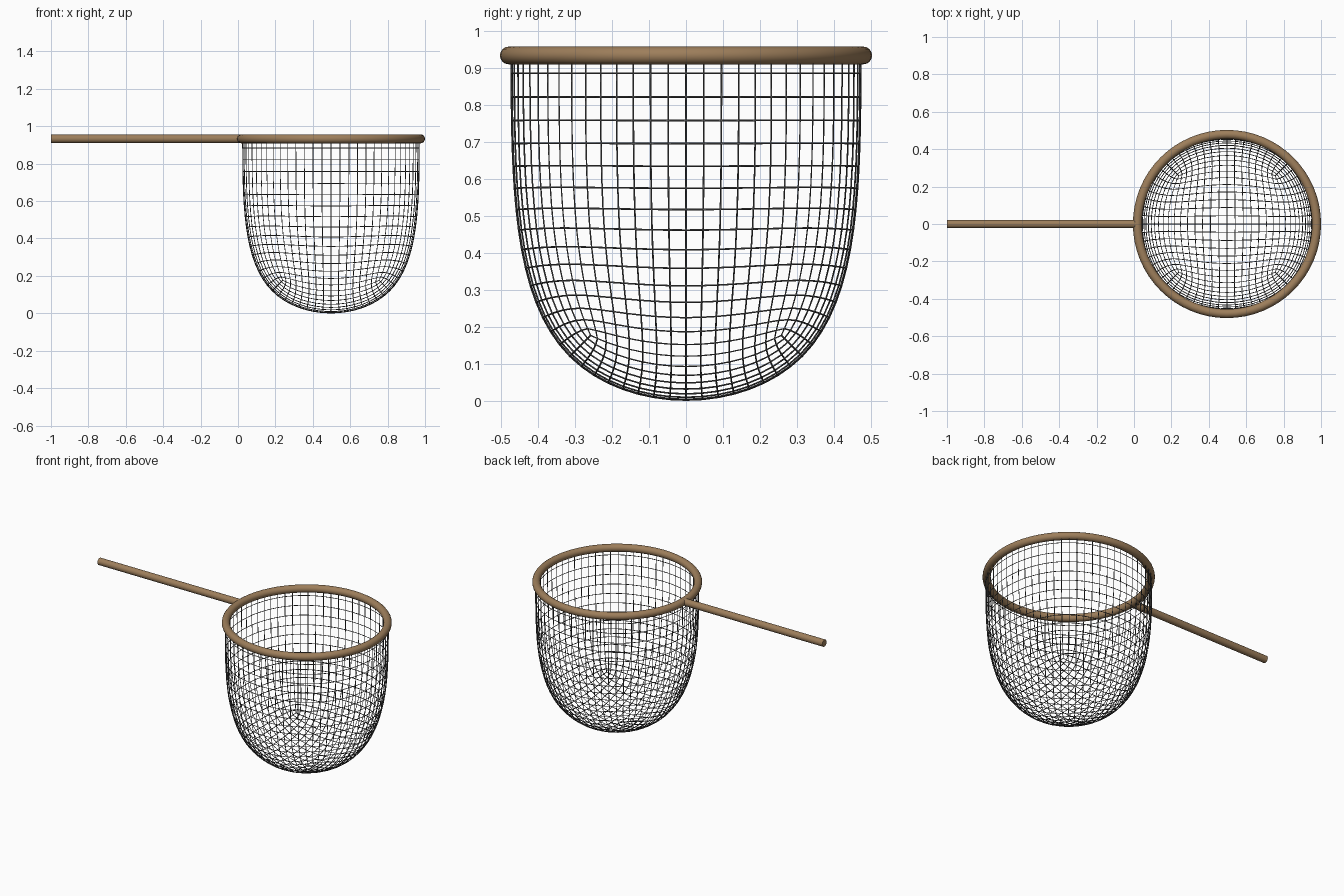
import bpy, bmesh
from math import pi

if "Cube" in bpy.data.objects:
    bpy.data.objects.remove(bpy.data.objects["Cube"])

CX, RIM_Z = 0.497, 0.933


def material(name, color):
    m = bpy.data.materials.new(name)
    m.diffuse_color = color
    m.use_nodes = True
    m.node_tree.nodes["Principled BSDF"].inputs["Base Color"].default_value = m.diffuse_color
    return m


wood = material("wood", (0.34, 0.21, 0.105, 1))
cord = material("cord", (0.1, 0.1, 0.1, 1))


def finish(name, mat):
    ob = bpy.context.object
    ob.name = name
    ob.data.materials.append(mat)
    bpy.ops.object.shade_smooth_by_angle()
    return ob


# Round wooden rim
bpy.ops.mesh.primitive_torus_add(location=(CX, 0, RIM_Z), major_radius=0.479,
                                 minor_radius=0.024, major_segments=64, minor_segments=16)
finish("rim", wood)

# Straight handle running into the rim
bpy.ops.mesh.primitive_cylinder_add(vertices=32, radius=0.0225, depth=1.02,
                                    location=(-0.49, 0, RIM_Z), rotation=(0, pi / 2, 0))
finish("handle", wood)

# Net bag: open-topped cube, subdivided round, then turned into cords
SIZE = 1.03
bpy.ops.mesh.primitive_cube_add(size=SIZE, location=(CX, 0, 0.949 - SIZE / 2))
net = bpy.context.object
bm = bmesh.new()
bm.from_mesh(net.data)
top = max(bm.faces, key=lambda f: f.calc_center_median().z)
bmesh.ops.delete(bm, geom=[top], context='FACES_ONLY')
bm.to_mesh(net.data)
bm.free()
finish("net", cord)
sub = net.modifiers.new("round", 'SUBSURF')
sub.levels = sub.render_levels = 4
wire = net.modifiers.new("cords", 'WIREFRAME')
wire.thickness = 0.0045
wire.offset = 0
wire.use_even_offset = True
wire.use_boundary = True
